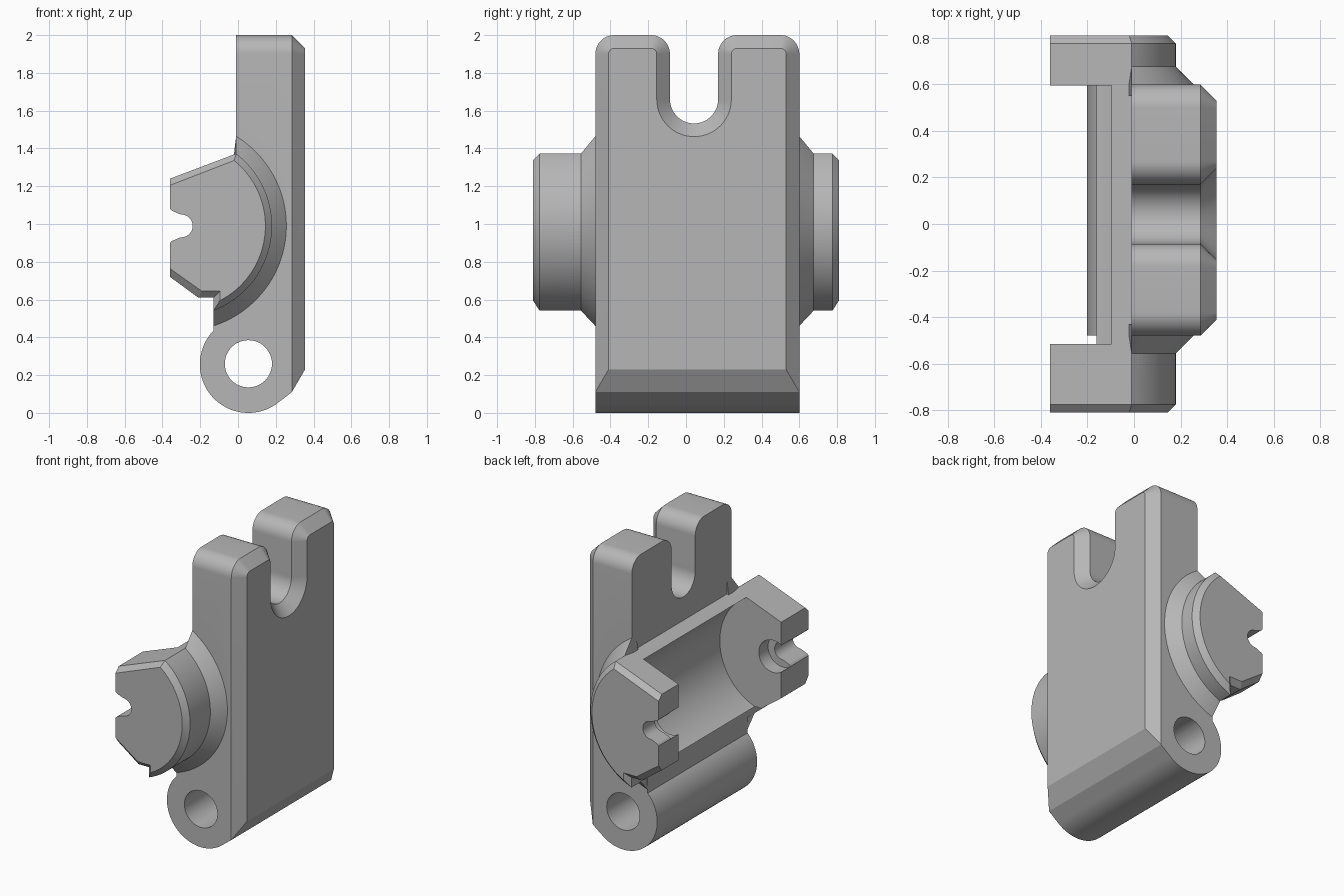
import bpy, bmesh
from math import sin, cos, acos, atan2, sqrt, radians, degrees, hypot

cube = bpy.data.objects.get("Cube")
if cube:
    bpy.data.objects.remove(cube, do_unlink=True)

grey = bpy.data.materials.new("plain grey")
grey.use_nodes = True
colour = (0.47, 0.47, 0.47, 1)
grey.diffuse_color = colour
grey.node_tree.nodes["Principled BSDF"].inputs["Base Color"].default_value = colour

BARREL = (-0.30, 0.99)   # barrel axis in x, z
PIN = (0.055, 0.257)     # hinge axis in x, z
FRONT, BACK = -0.48, 0.60


def arc(c, r, a0, a1, n=12):
    """Points on a circle, angles in degrees."""
    steps = [radians(a0 + (a1 - a0) * i / n) for i in range(n + 1)]
    return [(c[0] + r * cos(a), c[1] + r * sin(a)) for a in steps]


def loft(name, sections, axis):
    """Solid through (position, outline) sections along the x or y axis."""
    bm = bmesh.new()
    rings = []
    for t, outline in sections:
        rings.append([bm.verts.new((t, a, b) if axis == "x" else (a, t, b))
                      for a, b in outline])
    n = len(rings[0])
    bm.faces.new(rings[0])
    bm.faces.new(rings[-1][::-1])
    for p, q in zip(rings, rings[1:]):
        for i in range(n):
            j = (i + 1) % n
            bm.faces.new((p[i], q[i], q[j], p[j]))
    bmesh.ops.recalc_face_normals(bm, faces=bm.faces)
    mesh = bpy.data.meshes.new(name)
    bm.to_mesh(mesh)
    bm.free()
    mesh.materials.append(grey)
    ob = bpy.data.objects.new(name, mesh)
    bpy.context.collection.objects.link(ob)
    return ob


def prism(name, outline, y0, y1):
    return loft(name, [(y0, outline), (y1, outline)], "y")


def combine(target, tool, operation):
    mod = target.modifiers.new(tool.name, "BOOLEAN")
    mod.operation, mod.solver, mod.object = operation, "EXACT", tool
    bpy.ops.object.select_all(action="DESELECT")
    bpy.context.view_layer.objects.active = target
    target.select_set(True)
    bpy.ops.object.modifier_apply(modifier=mod.name)
    bpy.data.objects.remove(tool, do_unlink=True)


# Upright plate with a forked top and a chamfered outer face
def plate_outline(d):
    r, base = 0.1 - d, 0.11 + 1.71 * d
    pts = [(FRONT + d, base)]
    pts += arc((FRONT + 0.1, 1.9), r, 180, 90) + arc((-0.185, 1.9), r, 90, 0)
    pts += arc((0.0425, 1.66), 0.1275 + d, 180, 360, 28)
    pts += arc((0.27, 1.9), r, 180, 90) + arc((BACK - 0.1, 1.9), r, 90, 0)
    return pts + [(BACK - d, base)]


bracket = loft("bracket_body", [(-0.01, plate_outline(0)), (0.285, plate_outline(0)),
                                (0.355, plate_outline(0.07))], "x")

# Hinge knuckle along the bottom
R = 0.257
dx, dz = 0.285 - PIN[0], 0.11 - PIN[1]
tangent = degrees(atan2(dz, dx) - acos(R / hypot(dx, dz)))
top = degrees(acos((-0.13 - PIN[0]) / R))
knuckle = [(0.285, 0.61), (0.285, 0.11)] + arc(PIN, R, tangent, top - 360, 56)
knuckle.append((-0.13, 0.61))
combine(bracket, prism("hinge_knuckle", knuckle, FRONT, BACK), "UNION")


# Barrel, with its edges drawn in by d at the ends
def barrel_arc(r, x0, x1):
    a0 = degrees(acos((x0 - BARREL[0]) / r))
    a1 = -degrees(acos((x1 - BARREL[0]) / r))
    return arc(BARREL, r, a0, a1, 48)


def barrel_outline(d):
    pts = [(-0.36, 1.24 - d)]
    pts += barrel_arc(0.48 - d, -0.01 - 0.3 * d, -0.13 + d)
    return pts + [(-0.13 + d, 0.61 + d), (-0.21 + 0.5 * d, 0.61 + d),
                  (-0.36, 0.72 + 1.25 * d)]


ends = [(-0.81, 0.035), (-0.775, 0), (0.775, 0), (0.81, 0.035)]
combine(bracket, loft("barrel", [(y, barrel_outline(d)) for y, d in ends], "y"), "UNION")

# Conical collars where the barrel leaves the plate
for name, face, out in (("front_collar", FRONT, -1), ("back_collar", BACK, 1)):
    sections = [(face + out * t, barrel_arc(r, -0.01, -0.13))
                for t, r in ((-0.05, 0.556), (0, 0.556), (0.077, 0.479))]
    combine(bracket, loft(name, sections, "y"), "UNION")

# Round trough between the two arms, and the hinge bore
combine(bracket, prism("trough_cut", arc(BARREL, 0.405, 0, 355, 71), -0.515, 0.595),
        "DIFFERENCE")
combine(bracket, prism("bore_cut", arc((0.055, 0.26), 0.125, 0, 352.5, 47), -1, 1),
        "DIFFERENCE")

# Flared slots in the arm ends, with wider sockets on the inside
upper = [(-0.45, 0.12), (-0.365, 0.095), (-0.35, 0.08), (-0.31, 0.063)]
slot = [(x, 0.99 + z) for x, z in upper]
slot += arc((-0.30, 0.99), 0.06, 85, -85, 20)
slot += [(x, 0.99 - z) for x, z in reversed(upper)]
combine(bracket, prism("slot_cut", slot, -1, 1), "DIFFERENCE")
combine(bracket, prism("socket_cut", arc((-0.30, 0.99), 0.11, 0, 350, 35), -0.615, 0.68),
        "DIFFERENCE")

# Smooth curves, sharp edges
bpy.ops.object.select_all(action="DESELECT")
bpy.context.view_layer.objects.active = bracket
bracket.select_set(True)
bpy.ops.object.shade_smooth_by_angle(angle=radians(20))
